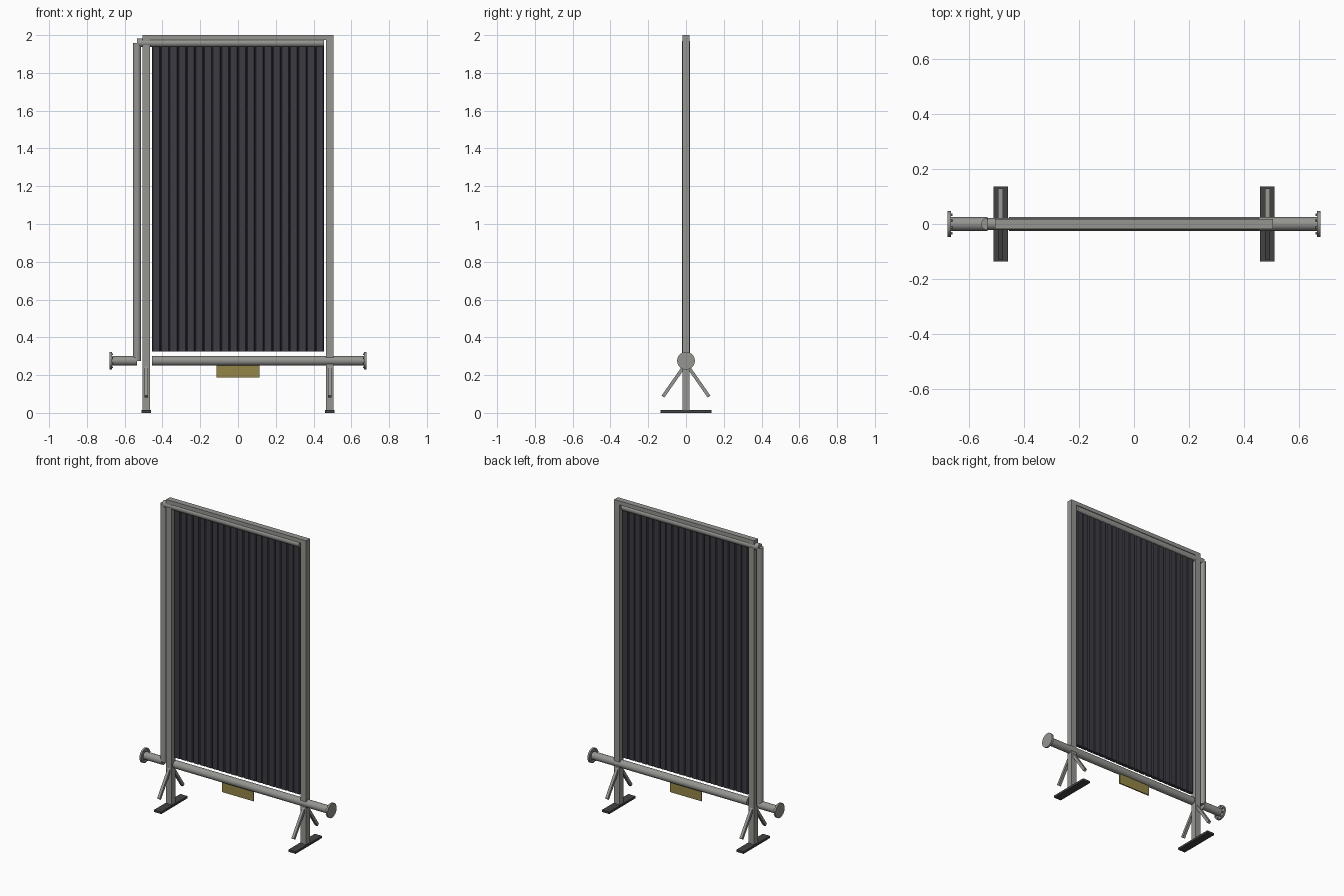
import bpy, bmesh, math
from mathutils import Vector

if "Cube" in bpy.data.objects:
    bpy.data.objects.remove(bpy.data.objects["Cube"])


def material(name, rgb):
    m = bpy.data.materials.new(name)
    m.diffuse_color = (*rgb, 1)
    m.use_nodes = True
    m.node_tree.nodes["Principled BSDF"].inputs["Base Color"].default_value = m.diffuse_color
    return m


STEEL = material("grey steel", (0.30, 0.30, 0.285))
FABRIC = material("dark slats", (0.045, 0.044, 0.055))
RUBBER = material("black rubber", (0.055, 0.055, 0.055))
OLIVE = material("olive plate", (0.30, 0.235, 0.065))


def box(name, lo, hi, mat):
    lo, hi = Vector(lo), Vector(hi)
    bpy.ops.mesh.primitive_cube_add(size=1, location=(lo + hi) / 2)
    o = bpy.context.object
    o.name = name
    o.scale = hi - lo
    o.data.materials.append(mat)
    return o


def align(o, a, b):
    o.rotation_mode = 'QUATERNION'
    o.rotation_quaternion = (b - a).to_track_quat('Z', 'Y')


def pipe(name, a, b, r, sides=32):
    a, b = Vector(a), Vector(b)
    bpy.ops.mesh.primitive_cylinder_add(vertices=sides, radius=r, depth=(b - a).length,
                                        location=(a + b) / 2)
    o = bpy.context.object
    o.name = name
    align(o, a, b)
    bpy.ops.object.shade_smooth_by_angle(angle=math.radians(40))
    o.data.materials.append(STEEL)
    return o


def strut(name, a, b, w):
    a, b = Vector(a), Vector(b)
    h = Vector((w / 2, w / 2, (b - a).length / 2))
    o = box(name, (a + b) / 2 - h, (a + b) / 2 + h, STEEL)
    align(o, a, b)


PZ = 0.276   # height of the lower pipe axis
FX = 0.68    # outer face of the flanges

# Frame: posts, feet, splayed struts, end flanges with bolts
for side, s in (("left", -1), ("right", 1)):
    x = s * 0.486
    box(side + "_post", (x - 0.020, -0.019, 0.012), (x + 0.020, 0.019, 2.0), STEEL)
    box(side + "_foot", (x - 0.026, -0.136, 0), (x + 0.026, 0.136, 0.014), RUBBER)
    for end, t in (("front", -1), ("back", 1)):
        strut(f"{side}_{end}_strut", (x, t * 0.002, 0.258), (x, t * 0.122, 0.086), 0.018)
    pipe(side + "_flange", (s * (FX - 0.012), 0, PZ), (s * FX, 0, PZ), 0.047)
    for i in range(8):
        a = math.tau * (i + 0.5) / 8
        y, z = 0.037 * math.cos(a), PZ + 0.037 * math.sin(a)
        pipe(f"{side}_bolt_{i + 1}", (s * (FX - 0.019), y, z), (s * (FX - 0.011), y, z), 0.005, 6)
box("top_beam", (-0.506, -0.019, 1.975), (0.506, 0.019, 2.0), STEEL)

# Pipework: inlet stub, riser, upper header and lower collector
pipe("inlet_stub", (-0.67, 0, PZ), (-0.535, 0, PZ), 0.025)
pipe("riser_pipe", (-0.535, 0, PZ), (-0.535, 0, 1.959), 0.022)
pipe("upper_header", (-0.535, 0, 1.959), (0.455, 0, 1.959), 0.022)
pipe("lower_collector", (-0.455, 0, PZ), (0.67, 0, PZ), 0.025)

# Slatted panel: one corrugated profile extruded upwards
N, X0, X1, Z0, Z1 = 20, -0.455, 0.455, 0.325, 1.945
pitch = (X1 - X0) / N
front = []
for i in range(N):
    x = X0 + i * pitch
    front += [(x, 0.003), (x + 0.005, 0.012), (x + pitch - 0.005, 0.012)]
front.append((X1, 0.003))
profile = [(x, -d) for x, d in front] + [(x, d) for x, d in reversed(front)]
bm = bmesh.new()
face = bm.faces.new([bm.verts.new((x, y, Z0)) for x, y in profile])
ext = bmesh.ops.extrude_face_region(bm, geom=[face])["geom"]
bmesh.ops.translate(bm, vec=(0, 0, Z1 - Z0),
                    verts=[v for v in ext if isinstance(v, bmesh.types.BMVert)])
bmesh.ops.recalc_face_normals(bm, faces=bm.faces)
mesh = bpy.data.meshes.new("slatted_panel")
bm.to_mesh(mesh)
bm.free()
mesh.materials.append(FABRIC)
bpy.context.collection.objects.link(bpy.data.objects.new("slatted_panel", mesh))

# Name plate hanging under the collector
box("hanging_plate", (-0.114, -0.004, 0.187), (0.114, 0.004, 0.258), OLIVE)
